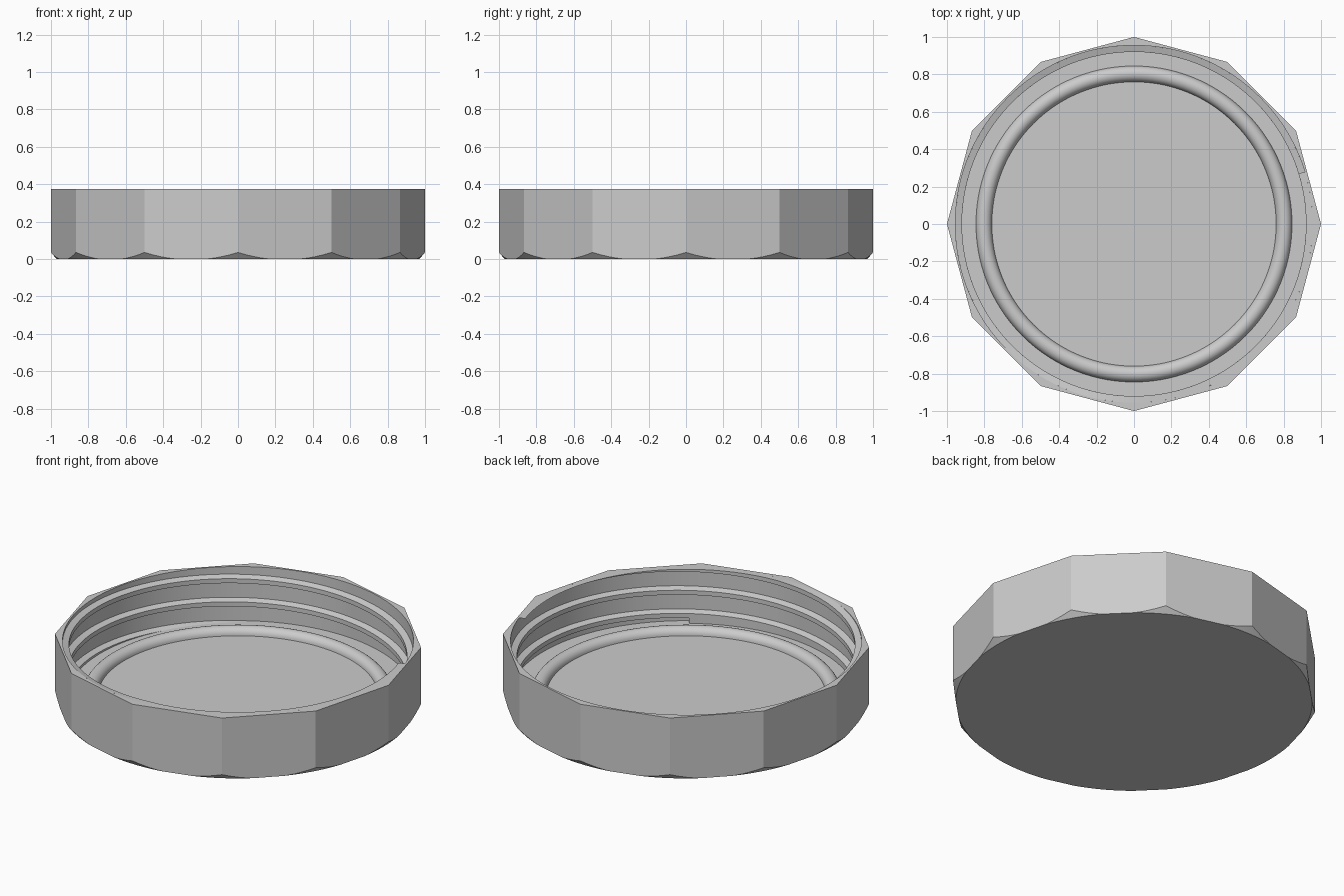
import bpy
import bmesh
from math import cos, sin, pi, radians

cube = bpy.data.objects.get("Cube")
if cube:
    bpy.data.objects.remove(cube, do_unlink=True)

TOP, FLOOR = 0.375, 0.05
BORE, CREST = 0.955, 0.92
SIDES, STEPS = 12, 144

grey = bpy.data.materials.new("plain_grey")
grey.use_nodes = True
grey.diffuse_color = (0.6, 0.6, 0.6, 1)
grey.node_tree.nodes["Principled BSDF"].inputs["Base Color"].default_value = (0.6, 0.6, 0.6, 1)


def sweep(name, columns):
    """Skin neighbouring columns of (radius, angle, z) points with quads."""
    bm = bmesh.new()
    rows = [[bm.verts.new((r * cos(a), r * sin(a), z)) for r, a, z in col] for col in columns]
    for c0, c1 in zip(rows, rows[1:]):
        for i in range(len(c0) - 1):
            bm.faces.new((c0[i], c1[i], c1[i + 1], c0[i + 1]))
    bmesh.ops.remove_doubles(bm, verts=bm.verts, dist=1e-5)
    bmesh.ops.dissolve_degenerate(bm, edges=bm.edges, dist=1e-5)
    mesh = bpy.data.meshes.new(name)
    bm.to_mesh(mesh)
    bm.free()
    mesh.materials.append(grey)
    obj = bpy.data.objects.new(name, mesh)
    bpy.context.collection.objects.link(obj)
    bpy.ops.object.select_all(action="DESELECT")
    obj.select_set(True)
    bpy.context.view_layer.objects.active = obj
    bpy.ops.object.shade_smooth_by_angle(angle=radians(20))
    return obj


# Lid shell: twelve-sided outside with a conical bottom chamfer, round bore, sealing bead
def shell_column(a):
    half = pi / SIDES
    outer = cos(half) / cos(a % (2 * half) - half)
    base = min(0.97, outer)
    chamfer = max(0, outer - 0.97) * 1.17
    profile = [(0, 0), (base, 0), (outer, chamfer), (outer, TOP), (BORE, TOP), (BORE, FLOOR)]
    bead_mid, bead = 0.8025, 0.0425
    for i in range(13):
        t = pi * i / 12
        profile.append((bead_mid + bead * cos(t), FLOOR + bead * sin(t)))
    profile.append((0, FLOOR))
    return [(r, a, z) for r, z in profile]


sweep("lid_shell", [shell_column(2 * pi * i / STEPS) for i in range(STEPS + 1)])


# Screw thread: right-handed ridge rising out of the floor and cut off by the rim
PITCH, START, FILLED, END = 0.139, -2.01, -1.503, 0.7


def thread_column(turn):
    a = radians(125) + 2 * pi * turn
    lift = PITCH * turn
    section = [(BORE, 0.28), (CREST, 0.291), (CREST, 0.318), (BORE, 0.329)]
    column = []
    for i, (r, z) in enumerate(section):
        z = min(TOP, max(FLOOR - 0.001, z + lift))
        if turn < FILLED and i < 2:
            z = FLOOR - 0.001
        column.append((r, a, z))
    return column


count = round((END - START) * STEPS)
turns = [START + (END - START) * i / count for i in range(count + 1)]
turns += [FILLED - 1e-4, FILLED + 1e-4]
sweep("screw_thread", [thread_column(t) for t in sorted(turns)])
